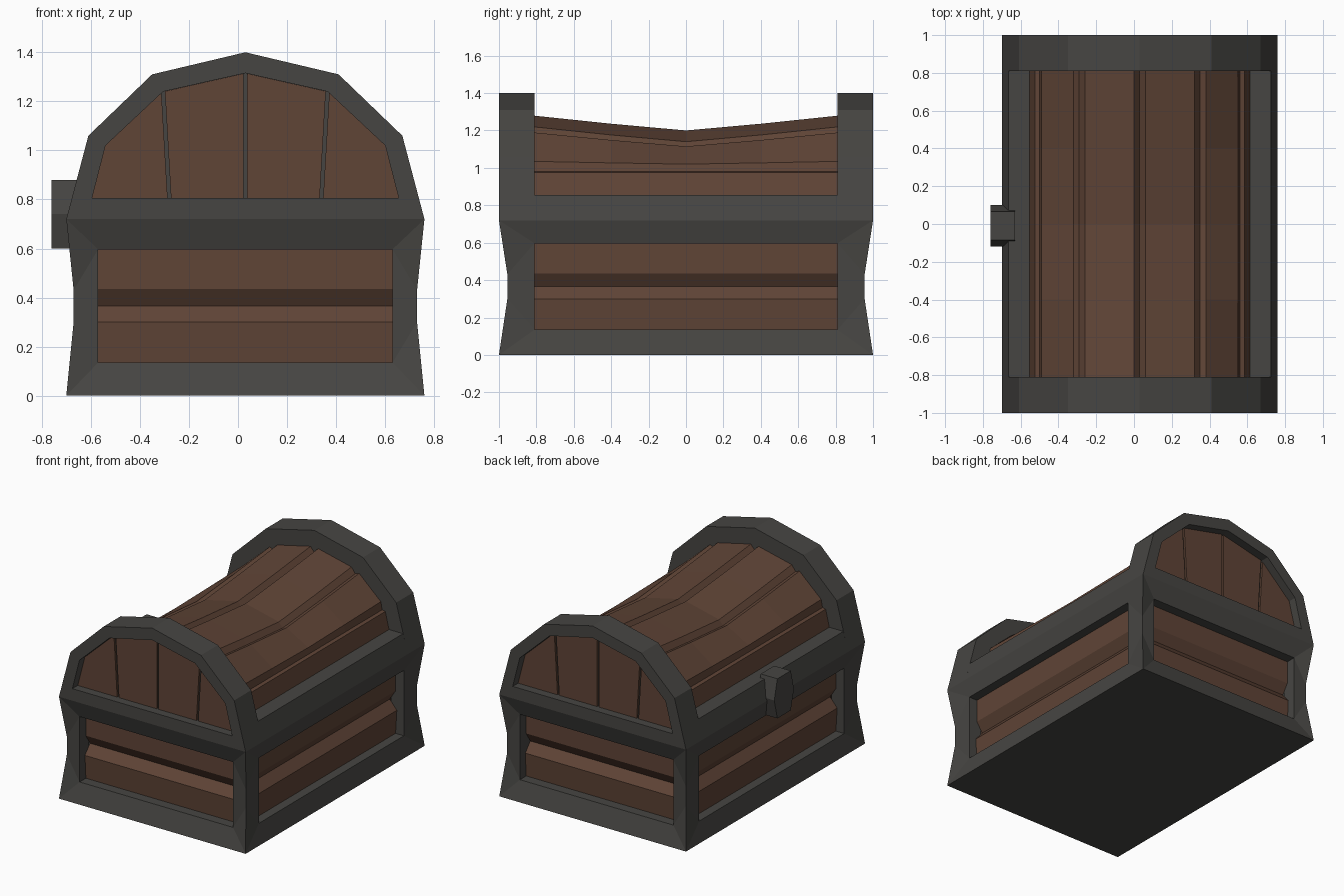
import bpy, bmesh

if "Cube" in bpy.data.objects:
    bpy.data.objects.remove(bpy.data.objects["Cube"])

CX = 0.03  # body centre in x (the latch sticks out to the left)


def material(name, rgb):
    m = bpy.data.materials.new(name)
    m.diffuse_color = (*rgb, 1)
    m.use_nodes = True
    m.node_tree.nodes["Principled BSDF"].inputs["Base Color"].default_value = m.diffuse_color
    return m


WOOD = material("wood", (0.115, 0.058, 0.037))
IRON = material("iron", (0.062, 0.060, 0.055))


def build(name, verts, faces, mat):
    bm = bmesh.new()
    vs = [bm.verts.new(v) for v in verts]
    for f in faces:
        bm.faces.new([vs[i] for i in f])
    bmesh.ops.remove_doubles(bm, verts=bm.verts, dist=1e-4)
    bmesh.ops.recalc_face_normals(bm, faces=bm.faces)
    me = bpy.data.meshes.new(name)
    bm.to_mesh(me)
    bm.free()
    me.materials.append(mat)
    ob = bpy.data.objects.new(name, me)
    bpy.context.collection.objects.link(ob)
    return ob


def loft(name, rings, mat, closed=True, caps=True):
    """Skin a list of equal-length point rings."""
    n = len(rings[0])
    verts = [p for r in rings for p in r]
    faces = [(k * n + i, k * n + (i + 1) % n, (k + 1) * n + (i + 1) % n, (k + 1) * n + i)
             for k in range(len(rings) - 1) for i in range(n if closed else n - 1)]
    if caps:
        faces += [tuple(range(n)), tuple(range(n * (len(rings) - 1), n * len(rings)))]
    return build(name, verts, faces, mat)


def mirrored(half):
    """Half profile from the right foot to the centre line -> whole profile."""
    left = [(-p[0], *p[1:]) for p in reversed(half) if p[0] > 0]
    return half + left


def turn(k, u, d, z):
    """Place (along, outward, up) on side k: front, right, back, left."""
    x, y = [(u, -d), (d, u), (-u, d), (-d, -u)][k]
    return (x + CX, y, z)


# base frame: flared corner posts, mitred rails and recesses
post = [(0.73, 1.0, 0.0), (0.70, 0.955, 0.30), (0.70, 0.955, 0.43), (0.73, 1.0, 0.72)]
Z0, Z1 = 0.135, 0.597
verts, faces = [], []
for k in range(4):
    odd = k % 2
    b = len(verts)
    for s in (-1, 1):
        verts += [turn(k, s * p[1 if odd else 0], p[0 if odd else 1], p[2]) for p in post]
    hu, rim, floor = (0.81, 0.70, 0.60) if odd else (0.60, 0.955, 0.85)
    for d in (rim, floor):
        verts += [turn(k, u, d, z) for u, z in ((-hu, Z0), (-hu, Z1), (hu, Z1), (hu, Z0))]
    side = [(0, 1, 8), (1, 2, 9, 8), (2, 3, 9), (4, 5, 11), (5, 6, 10, 11), (6, 7, 10),
            (0, 4, 11, 8), (3, 7, 10, 9)]
    side += [(8 + i, 8 + (i + 1) % 4, 12 + (i + 1) % 4, 12 + i) for i in range(4)]
    faces += [tuple(b + i for i in f) for f in side]
    # grooved plank panel inside the recess
    face_d = 0.635 if odd else 0.885
    prof = [(Z0, 0.0), (0.30, 0.01), (0.365, -0.045), (0.435, 0.0), (Z1, 0.0)]
    loft(("front", "right", "back", "left")[k] + "_planks",
         [[turn(k, s * hu, face_d + o, z) for z, o in prof] for s in (-1, 1)],
         WOOD, closed=False, caps=False)
n = len(verts)
verts += [(CX + sx * 0.73, sy, 0) for sx, sy in ((-1, -1), (1, -1), (1, 1), (-1, 1))]
faces.append((n, n + 1, n + 2, n + 3))
build("base_frame", verts, faces, IRON)

# lid end arches with recessed plank panels
outer = mirrored([(0.73, 0.72), (0.64, 1.06), (0.38, 1.31), (0, 1.40)])
inner = mirrored([(0.625, 0.805), (0.57, 1.02), (0.335, 1.24), (0, 1.315)])
plank_side = [(0.625, 0.805), (0.57, 1.02), (0.342, 1.235), (0.317, 0.805)]
plank_mid = [(0.303, 0.805), (0.328, 1.241), (0.007, 1.313), (0.007, 0.805)]
for s, tag in ((-1, "front"), (1, "back")):
    def ring(prof, y):
        return [(CX + x, s * y, z) for x, z in prof]
    loft(tag + "_lid_arch", [ring(outer, 0.81), ring(outer, 1.0), ring(inner, 1.0),
                             ring(inner, 0.925)], IRON)
    for m in (-1, 1):
        for part, prof in (("side", plank_side), ("middle", plank_mid)):
            p = [(m * x, z) for x, z in prof]
            loft(f"{tag}_lid_{part}_plank", [ring(p, 0.92), ring(p, 0.94)], WOOD)

# lid side rails
for s, tag in ((-1, "left"), (1, "right")):
    prof = [(0.73, 0.72), (0.694, 0.855), (0.52, 0.855), (0.52, 0.72)]
    loft(tag + "_lid_rail", [[(CX + s * x, y, z) for x, z in prof] for y in (-0.82, 0.82)], IRON)

# sagging lid planks: x, z, sag at mid length
barrel = mirrored([(0.585, 0.85, 0), (0.555, 0.975, 0), (0.53, 0.98, 0), (0.52, 1.035, 0.015),
                   (0.35, 1.19, 0.075), (0.32, 1.18, 0.075), (0.29, 1.22, 0.08),
                   (0.03, 1.28, 0.08), (0, 1.245, 0.08)])
loft("lid_planks", [[(CX + x, y, z - sag * f) for x, z, sag in barrel]
                    for y, f in ((-0.82, 0), (-0.4, 0.55), (0, 1), (0.4, 0.55), (0.82, 0))],
     WOOD, closed=False, caps=False)

# hexagonal latch
hexagon = [(0.075, 0.88), (0.11, 0.74), (0.075, 0.60), (-0.075, 0.60), (-0.11, 0.74), (-0.075, 0.88)]
loft("latch", [[(x, y - 0.01, z) for y, z in hexagon] for x in (-0.76, -0.63)], IRON)
